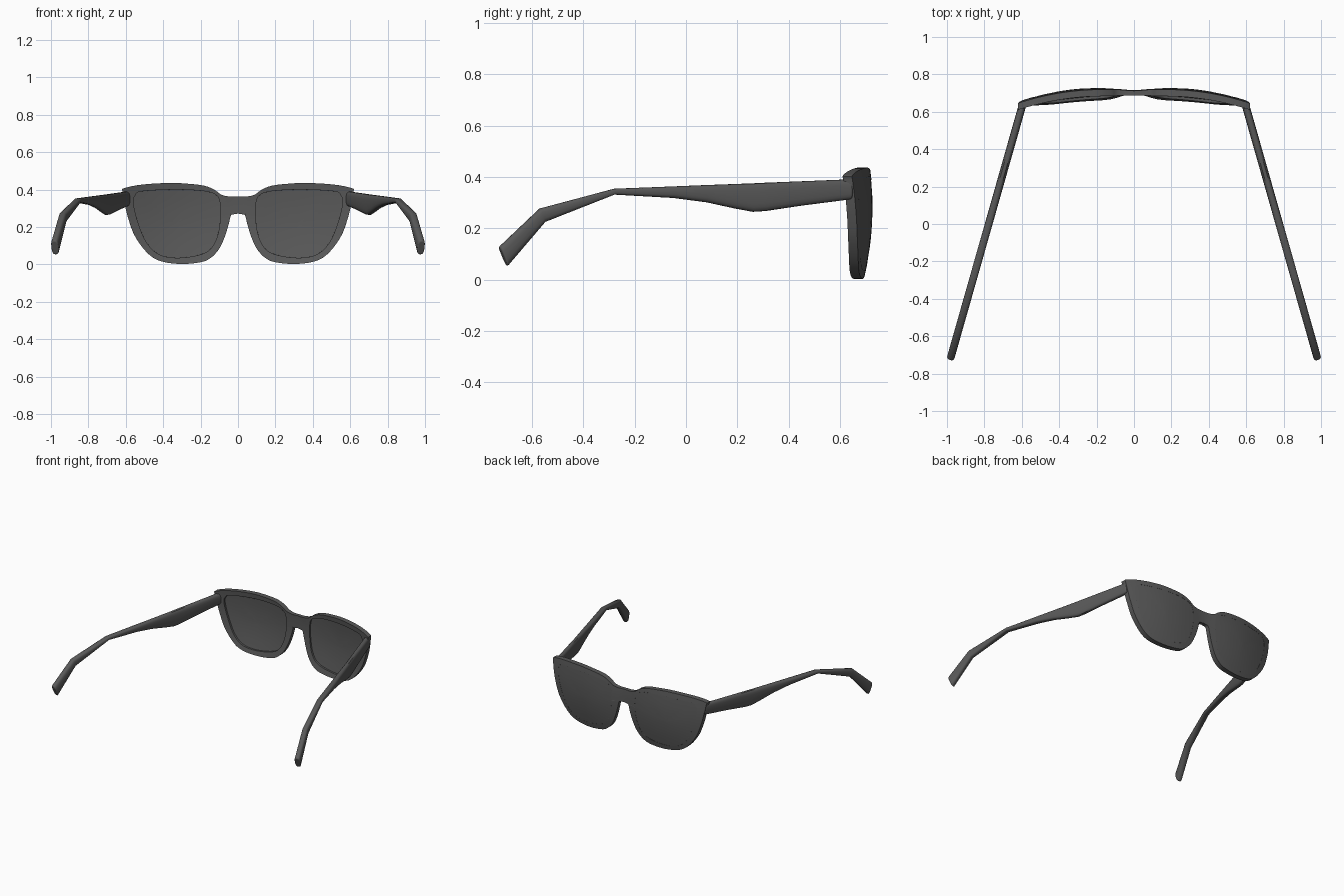
import bpy, bmesh, math
from mathutils import Vector

if "Cube" in bpy.data.objects:
    bpy.data.objects.remove(bpy.data.objects["Cube"])

CX, CZ = 0.33, 0.22          # centre of one lens (x, z)

dark = bpy.data.materials.new("dark_grey")
dark.diffuse_color = (0.1, 0.1, 0.1, 1)
dark.use_nodes = True
dark.node_tree.nodes["Principled BSDF"].inputs["Base Color"].default_value = dark.diffuse_color


def spline(pts, closed, n=5):
    """Catmull-Rom samples through 2D points."""
    k = len(pts)
    get = (lambda i: Vector(pts[i % k])) if closed else (lambda i: Vector(pts[max(0, min(k - 1, i))]))
    out = []
    for i in range(k if closed else k - 1):
        a, b, c, d = get(i - 1), get(i), get(i + 1), get(i + 2)
        for j in range(n):
            t = j / n
            out.append(0.5 * (2 * b + (c - a) * t + (2 * a - 5 * b + 4 * c - d) * t * t
                              + (3 * b - a - 3 * c + d) * t ** 3))
    if not closed:
        out.append(get(k - 1))
    return out


def front_y(x, z):
    """Curved front surface shared by frame and lenses."""
    u = math.sqrt(x * x + 0.0025) - 0.2
    return 0.728 - (0.55 if u < 0 else 0.42) * u * u - 0.45 * (z - 0.28) ** 2


def thickness(x):
    return 0.025 + 0.011 * min(1, x / 0.12)


def finish(name, bm, angle=40, bevel=0):
    bmesh.ops.remove_doubles(bm, verts=bm.verts, dist=1e-5)
    bmesh.ops.recalc_face_normals(bm, faces=bm.faces)
    me = bpy.data.meshes.new(name)
    bm.to_mesh(me)
    bm.free()
    me.materials.append(dark)
    ob = bpy.data.objects.new(name, me)
    bpy.context.collection.objects.link(ob)
    bpy.ops.object.select_all(action='DESELECT')
    ob.select_set(True)
    bpy.context.view_layer.objects.active = ob
    bpy.ops.object.shade_smooth_by_angle(angle=math.radians(angle))
    m = ob.modifiers.new("Mirror", 'MIRROR')
    m.merge_threshold = 0.0005
    if bevel:
        b = ob.modifiers.new("Bevel", 'BEVEL')
        b.width, b.segments, b.limit_method = bevel, 3, 'ANGLE'
        b.angle_limit = math.radians(50)
    return ob


def skin(bm, rings, closed_rings=False):
    """Quads between consecutive rings of verts, skipping the mirror plane."""
    n = len(rings[0])
    for a, b in zip(rings, rings[1:] + rings[:1] if closed_rings else rings[1:]):
        for i in range(n):
            quad = [a[i], a[(i + 1) % n], b[(i + 1) % n], b[i]]
            if any(abs(v.co.x) > 1e-4 for v in quad):
                bm.faces.new(quad)


# half of the frame outline, from bridge top round the rim to bridge bottom
outer = spline([(0, .364), (.05, .364), (.09, .374), (.125, .399), (.18, .421), (.27, .432),
                (.37, .436), (.515, .427), (.612, .407), (.617, .388), (.605, .32), (.588, .25),
                (.553, .155), (.49, .067), (.42, .02), (.31, .003), (.2, .012), (.145, .036),
                (.1, .085), (.07, .15), (.05, .215), (.035, .266), (0, .272)], False)
outer.append(Vector((0, .318)))

# lens opening
hole = spline([(.559, .33), (.549, .37), (.515, .391), (.34, .4), (.19, .393), (.12, .373),
               (.097, .33), (.095, .24), (.118, .13), (.175, .063), (.31, .036), (.42, .053),
               (.49, .12), (.536, .23)], True, 8)


def on_hole(p):
    """Point of the opening in the direction of p from the lens centre."""
    c = Vector((CX, CZ))
    d = (p - c).normalized()
    for a, b in zip(hole, hole[1:] + hole[:1]):
        a, b = a - c, b - c
        ca, cb = d.x * a.y - d.y * a.x, d.x * b.y - d.y * b.x
        if ca * cb <= 0 and a.dot(d) > 0:
            return c + a.lerp(b, ca / (ca - cb) if ca != cb else 0)
    return p


inner = [on_hole(p) for p in outer]

# frame front: rims and bridge
bm = bmesh.new()
rings = []
for t, s in [(0, 0), (.5, 0), (1, 0), (1, 1), (.5, 1), (0, 1)]:
    ring = []
    for o, h in zip(outer, inner):
        p = o.lerp(h, t)
        ring.append(bm.verts.new((p.x, front_y(p.x, p.y) - s * thickness(p.x), p.y)))
    rings.append(ring)
skin(bm, rings, True)
finish("frame_front", bm, 40, 0.007)

# lenses, nearly flush in front and recessed behind
bm = bmesh.new()
rings = []
for t, depth in [(.02, .001), (.35, .001), (.7, .001), (1, .001),
                 (1, .022), (.7, .022), (.35, .022), (.02, .022)]:
    ring = []
    for h in inner:
        p = Vector((CX, CZ)).lerp(h, t)
        ring.append(bm.verts.new((p.x, front_y(p.x, p.y) - depth, p.y)))
    rings.append(ring)
skin(bm, rings)
bm.faces.new(rings[0])
bm.faces.new(rings[-1])
finish("lenses", bm)

# temple arms: top and bottom edge (y, z) of each section
sections = [((.645, .391), (.645, .313)), ((.45, .383), (.45, .288)), ((.30, .377), (.31, .267)),
            ((.26, .375), (.26, .264)), ((.18, .372), (.19, .277)), ((.07, .368), (.08, .301)),
            ((-.05, .363), (-.05, .318)), ((-.28, .354), (-.28, .331)), ((-.57, .277), (-.55, .224)),
            ((-.729, .127), (-.697, .051))]
bm = bmesh.new()
rings = []
N = 20
for top, bot in sections:
    mid = (Vector(top) + Vector(bot)) / 2
    half = (Vector(top) - Vector(bot)) / 2
    ring = []
    for i in range(N):
        a = 2 * math.pi * i / N
        u, v = (math.copysign(abs(f(a)) ** 0.7, f(a)) for f in (math.cos, math.sin))
        q = mid + half * v
        x = .598 + (.63 - q.x) * .284
        ring.append(bm.verts.new((x + .0195 * u, q.x + .0055 * u, q.y)))
    rings.append(ring)
skin(bm, rings)
bm.faces.new(rings[0])
bm.faces.new(rings[-1])
finish("temple_arms", bm, 35, 0.006)
